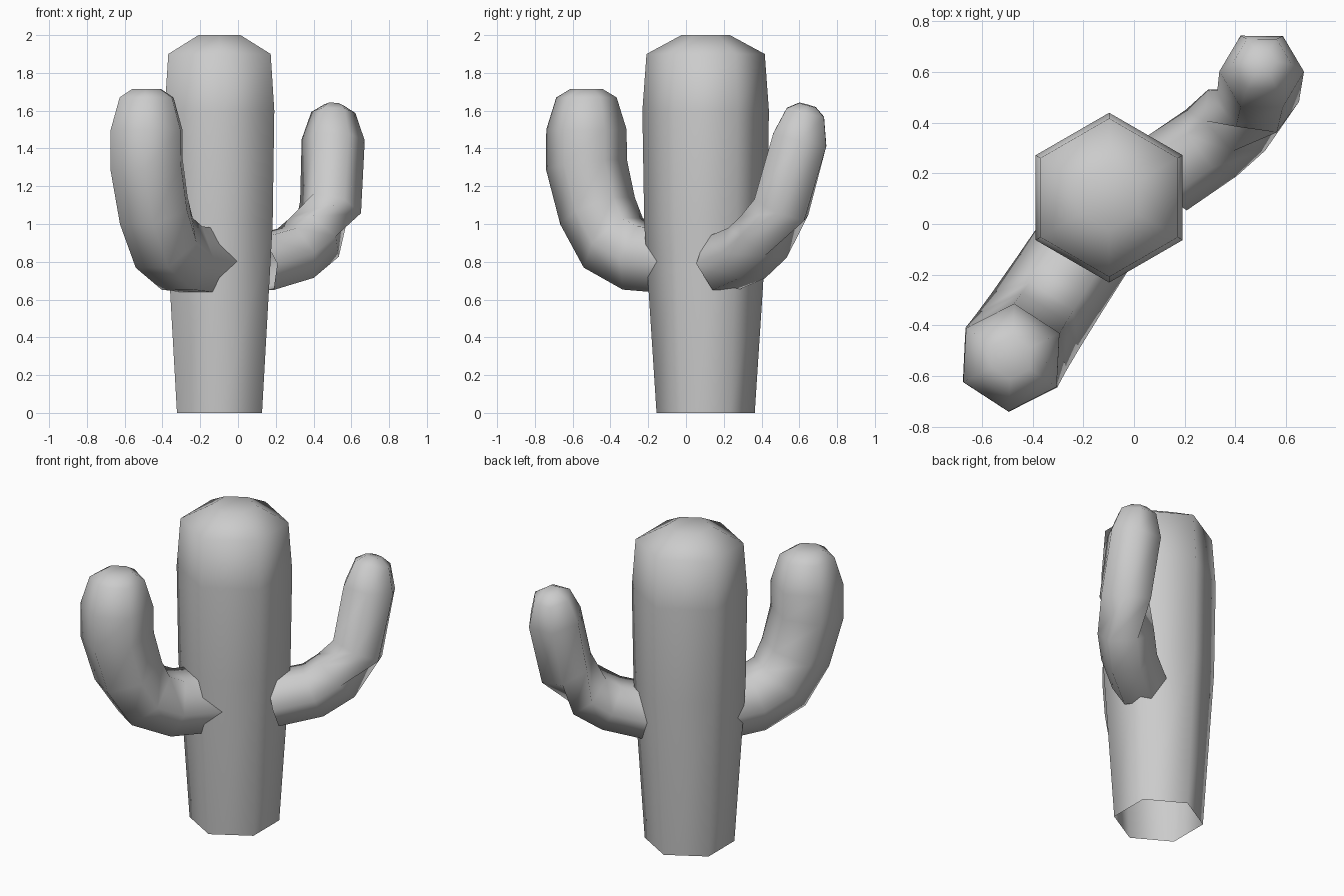
import bpy, bmesh, math
from mathutils import Vector

if "Cube" in bpy.data.objects:
    bpy.data.objects.remove(bpy.data.objects["Cube"])

SIDES = 6


def tube(name, rings):
    """Smooth hexagonal tube, open at the start and capped at the end.
    rings: (x, y, z, radius, horizontal angle of the first corner in degrees)"""
    pts = [Vector(r[:3]) for r in rings]
    segs = [(b - a).normalized() for a, b in zip(pts, pts[1:])]
    bm = bmesh.new()
    loops = []
    for i, (p, r) in enumerate(zip(pts, rings)):
        t = (segs[max(i - 1, 0)] + segs[min(i, len(segs) - 1)]).normalized()
        a = math.radians(r[4])
        u = Vector((math.cos(a), math.sin(a), 0))
        u = (u - t * u.dot(t)).normalized()
        v = t.cross(u)
        loop = []
        for k in range(SIDES):
            w = 2 * math.pi * k / SIDES
            loop.append(bm.verts.new(p + r[3] * (u * math.cos(w) + v * math.sin(w))))
        loops.append(loop)
    for lo, hi in zip(loops, loops[1:]):
        for k in range(SIDES):
            n = (k + 1) % SIDES
            bm.faces.new((lo[k], lo[n], hi[n], hi[k]))
    bm.faces.new(loops[-1])
    for f in bm.faces:
        f.smooth = True
    mesh = bpy.data.meshes.new(name)
    bm.to_mesh(mesh)
    bm.free()
    obj = bpy.data.objects.new(name, mesh)
    bpy.context.collection.objects.link(obj)
    return obj


# Trunk: upright, corners along y
tube("trunk", [(-0.098, 0.104, z, r, 90) for z, r in
               ((0, 0.26), (1.0, 0.325), (1.6, 0.335), (1.9, 0.313), (2.0, 0.128))])

# Thick arm: planar bend, (distance back toward trunk, height, radius)
thick = [(0.61, 0.80, 0.195), (0.34, 0.82, 0.20), (0.17, 0.90, 0.205),
         (0.07, 1.07, 0.21), (0.0, 1.315, 0.216), (0.0, 1.50, 0.213),
         (0.0, 1.67, 0.16), (0.0, 1.715, 0.085)]
tube("thick_arm", [(-0.484 + 0.55 * s, -0.527 + 0.835 * s, z, r, -33)
                   for s, z, r in thick])

# Thin arm: bends up and twists slightly, leaning back
tube("thin_arm", [(0.115, 0.19, 0.79, 0.165, -55),
                  (0.305, 0.32, 0.845, 0.165, -55),
                  (0.405, 0.41, 0.93, 0.165, -49),
                  (0.49, 0.505, 1.09, 0.166, -3),
                  (0.504, 0.602, 1.445, 0.167, 0),
                  (0.505, 0.632, 1.59, 0.117, 0),
                  (0.507, 0.643, 1.63, 0.052, 0)])
